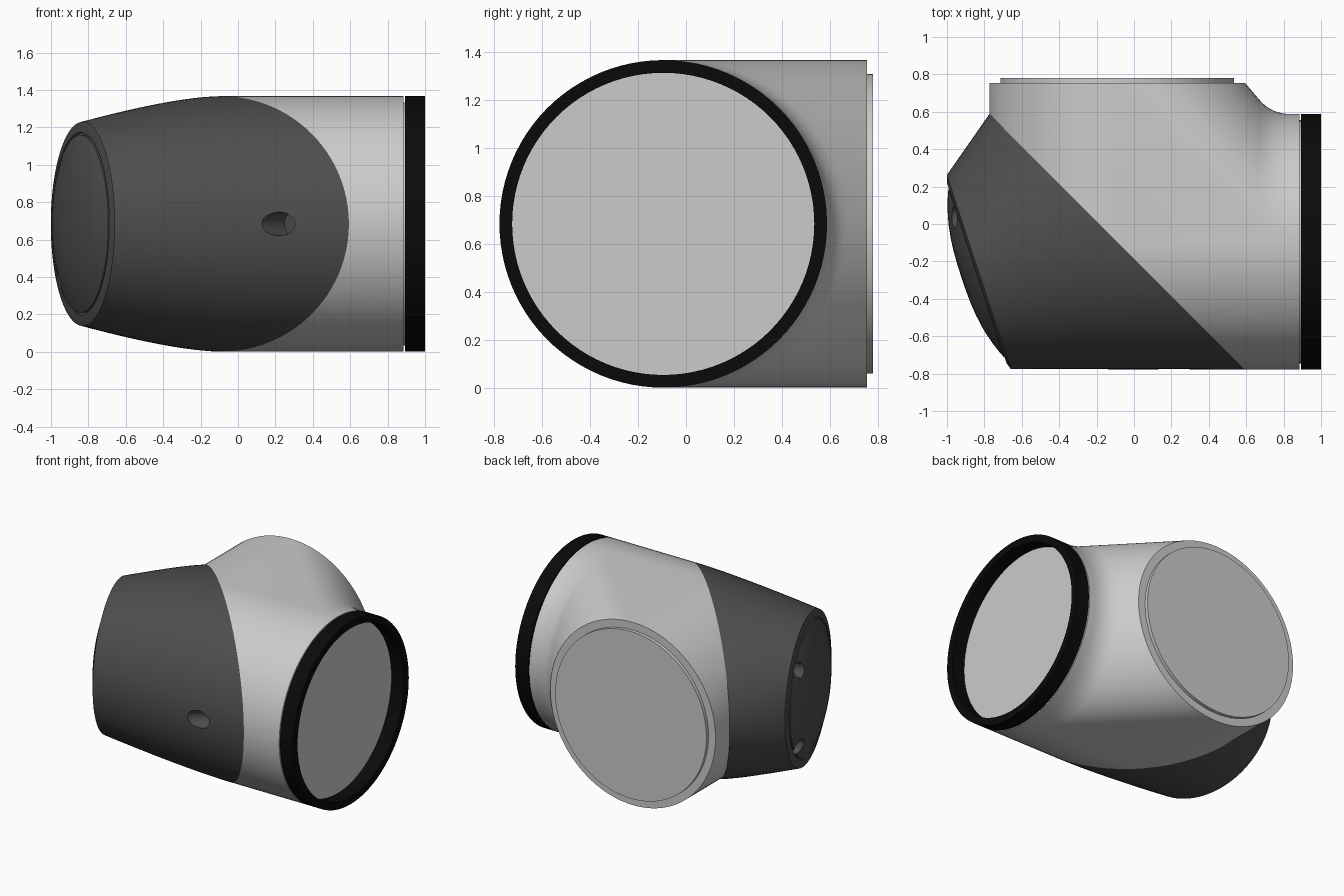
import bpy, bmesh
from math import sin, cos, pi
from mathutils import Vector

if "Cube" in bpy.data.objects:
    bpy.data.objects.remove(bpy.data.objects["Cube"])

CX, CY, CZ, R = -0.09, -0.095, 0.684, 0.683   # crossing point of the two tube axes
Y_END, X_END = 0.755, 0.885
N = 96


def material(name, v):
    m = bpy.data.materials.new(name)
    m.diffuse_color = (v, v, v, 1)
    m.use_nodes = True
    m.node_tree.nodes["Principled BSDF"].inputs["Base Color"].default_value = m.diffuse_color
    return m


DARK, BLACK = material("dark_grey", 0.075), material("black", 0.003)


def add_rows(bm, rows, closed=False):
    """Skin equal-length rows of points with quads; returns the vertex rows."""
    vs = [[bm.verts.new(p) for p in row] for row in rows]
    n = len(rows[0])
    for a, b in zip(vs, vs[1:]):
        for i in range(n if closed else n - 1):
            j = (i + 1) % n
            bm.faces.new((a[i], a[j], b[j], b[i]))
    return vs


def finish(bm, name, mat=None):
    bmesh.ops.remove_doubles(bm, verts=bm.verts, dist=1e-5)
    bmesh.ops.recalc_face_normals(bm, faces=bm.faces)
    me = bpy.data.meshes.new(name)
    bm.to_mesh(me)
    bm.free()
    ob = bpy.data.objects.new(name, me)
    bpy.context.collection.objects.link(ob)
    if mat:
        me.materials.append(mat)
    return ob


def smooth(ob):
    bpy.ops.object.select_all(action='DESELECT')
    ob.select_set(True)
    bpy.context.view_layer.objects.active = ob
    bpy.ops.object.shade_smooth_by_angle(angle=0.5)


def lathe(name, profile, origin, axis, mat=None):
    """Revolve (radius, height) points about an axis."""
    q = Vector((0, 0, 1)).rotation_difference(Vector(axis).normalized())
    bm = bmesh.new()
    add_rows(bm, [[Vector(origin) + q @ Vector((r * cos(2 * pi * i / N), r * sin(2 * pi * i / N), h))
                   for i in range(N)] for r, h in profile], True)
    return finish(bm, name, mat)


# Elbow body: inner side slopes from flange to collar, outer side is two half tubes up to the mitre
def strand(a, steps=8):
    w, z = R * cos(a), CZ + R * sin(a)
    p0, knee = Vector((CX + w, Y_END)), Vector((0.735, CY + w))
    near = knee + (p0 - knee).normalized() * 0.1
    far = knee + Vector((0.1, 0))
    pts = [p0.lerp(near, k / 4) for k in range(4)]
    for k in range(steps + 1):
        t = k / steps
        pts.append(near * (1 - t) ** 2 + knee * 2 * t * (1 - t) + far * t * t)
    pts.append(Vector((X_END, CY + w)))
    return [Vector((p.x, p.y, z)) for p in pts]


bm = bmesh.new()
half = N // 2
inner = [-pi / 2 + pi * i / half for i in range(half + 1)]
outer = [pi / 2 + pi * i / half for i in range(half + 1)]
vs = add_rows(bm, [strand(a) for a in inner])
for row, z in ((vs[0], CZ - R), (vs[-1], CZ + R)):      # flat crown beside the bend
    bm.faces.new(row + [bm.verts.new((CX, CY, z))])
tube_y, tube_x = [], []
for a in outer:
    w, z = R * cos(a), CZ + R * sin(a)
    tube_y.append([(CX + w, Y_END, z), (CX + w, CY - w, z)])
    tube_x.append([(CX - w, CY + w, z), (X_END, CY + w, z)])
add_rows(bm, tube_y)
add_rows(bm, tube_x)
ring_angles = [2 * pi * i / N for i in range(N)]
bm.faces.new([bm.verts.new((CX + R * cos(a), Y_END, CZ + R * sin(a))) for a in ring_angles])
bm.faces.new([bm.verts.new((X_END, CY + R * cos(a), CZ + R * sin(a))) for a in ring_angles])
smooth(finish(bm, "elbow_body"))

# Dark cover: mitre ellipse lofted to a tilted round end with a shallow dome
n = Vector((-0.95, -0.313, 0)).normalized()
u = Vector((n.y, -n.x, 0))
end = Vector((-0.83, -0.257, CZ))
RE = 0.546
rows = []
for k in range(13):
    t = k / 12
    rows.append([])
    for a in ring_angles:
        p = Vector((CX - R * cos(a), CY + R * cos(a), 0))
        q = end + u * RE * cos(a)
        xy = p.lerp(q, t)
        rows[-1].append(Vector((xy.x, xy.y, CZ + sin(a) * (R - (R - RE) * t ** 1.35))))
DOME = 0.475
profile = [(0.505, 0.012), (0.488, 0.012), (0.488, 0.0), (DOME, 0.0)]
profile += [(DOME * s, 0.014 + 0.083 * (1 - s ** 2.6))
            for s in (1, 0.96, 0.9, 0.8, 0.7, 0.6, 0.45, 0.3, 0.15, 0)]
for r, h in profile:
    rows.append([end + n * h + u * r * cos(a) + Vector((0, 0, r * sin(a))) for a in ring_angles])
bm = bmesh.new()
vs = add_rows(bm, rows, True)
bm.faces.new(vs[0])
bmesh.ops.dissolve_degenerate(bm, edges=bm.edges, dist=1e-6)
cover = finish(bm, "elbow_cover", DARK)


# Drilled holes: one slanted bolt hole at the front, two in the dome
def drill(origin, axis, radius, depth):
    prof = [(0, -0.3), (radius, -0.3), (radius, depth), (0, depth)]
    cut = lathe("hole_cutter", prof, origin, axis, DARK)
    cut.hide_render = True
    m = cover.modifiers.new("hole", 'BOOLEAN')
    m.operation, m.solver, m.object = 'DIFFERENCE', 'EXACT', cut
    bpy.context.view_layer.objects.active = cover
    bpy.ops.object.modifier_apply(modifier=m.name)
    bpy.data.objects.remove(cut)


drill((0.215, CY - R, CZ), (1, 1, 0), 0.063, 0.11)
for s in (-1, 1):
    drill(end + u * 0.32 + Vector((0, 0, 0.285 * s)), -n, 0.055, 0.03)
smooth(cover)

# Black open collar, set off by a thin groove, with the recessed plate at its base
axis_x = (0, CY, CZ)
smooth(lathe("collar_ring", [(0.63, 0.893), (R, 0.893), (R, 1.0), (0.63, 1.0), (0.63, 0.893)],
             axis_x, (1, 0, 0), BLACK))
smooth(lathe("collar_plate", [(0, 0.88), (0.65, 0.88), (0.65, 0.894), (0, 0.894)], axis_x, (1, 0, 0)))

# Raised plate on the back flange
smooth(lathe("back_plate", [(0, 0.75), (0.625, 0.75), (0.625, 0.78), (0, 0.78)], (CX, 0, CZ), (0, 1, 0)))
